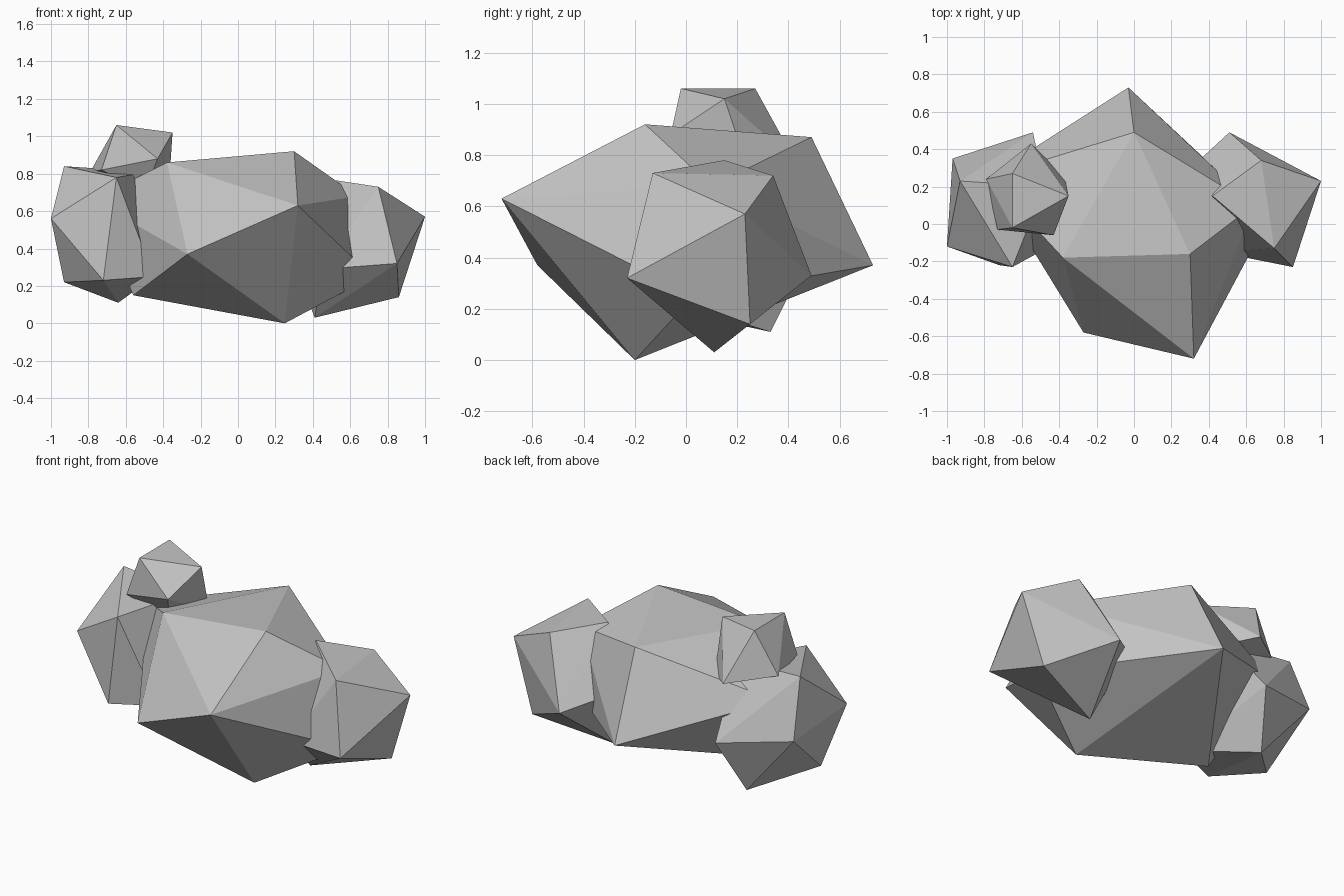
import bpy
import bmesh
from mathutils import Vector

default_cube = bpy.data.objects.get("Cube")
if default_cube:
    bpy.data.objects.remove(default_cube, do_unlink=True)


def make_material(name, colour):
    material = bpy.data.materials.new(name)
    material.use_nodes = True
    material.diffuse_color = colour
    shader = next(node for node in material.node_tree.nodes if node.type == 'BSDF_PRINCIPLED')
    shader.inputs["Base Color"].default_value = colour
    shader.inputs["Roughness"].default_value = 0.9
    return material


def chiselled_rock(name, corners, material):
    """Wrap a few corner points in a flat-faced convex boulder."""
    mesh = bmesh.new()
    for corner in corners:
        mesh.verts.new(Vector(corner))
    bmesh.ops.convex_hull(mesh, input=mesh.verts[:], use_existing_faces=False)
    # Drop corners that ended up inside the boulder
    loose = [vertex for vertex in mesh.verts if not vertex.link_faces]
    bmesh.ops.delete(mesh, geom=loose, context='VERTS')
    bmesh.ops.recalc_face_normals(mesh, faces=mesh.faces[:])
    for face in mesh.faces:
        face.smooth = False
    data = bpy.data.meshes.new(name)
    mesh.to_mesh(data)
    mesh.free()
    data.materials.append(material)
    rock = bpy.data.objects.new(name, data)
    bpy.context.collection.objects.link(rock)
    return rock


stone_grey = make_material("stone grey", (0.55, 0.55, 0.55, 1.0))

# Large central boulder: front ridge, crown, back point, underside, buried flanks
chiselled_rock("central_boulder", [
    (.32, -.72, .63), (-.27, -.58, .37),
    (.3, -.16, .92), (-.38, -.18, .86), (0, .49, .87),
    (-.03, .73, .37),
    (.25, -.2, 0), (-.56, -.03, .15),
    (.64, .1, .68), (.72, .03, .25), (-.78, .25, .66),
], stone_grey)

# Boulder leaning on the +x side: top, outer edge, base, buried inner corners
chiselled_rock("left_boulder", [
    (.75, -.13, .73), (.68, .34, .72), (.42, .15, .78),
    (1, .23, .57), (.85, -.23, .32), (.51, .49, .33),
    (.86, .25, .14), (.41, .11, .03),
    (.45, -.15, .29), (.25, .25, .45),
], stone_grey)

# Boulder leaning on the -x side: top, outer edge, base
chiselled_rock("right_boulder", [
    (-.93, .23, .84), (-.65, -.23, .78), (-.48, .2, .81),
    (-1, -.12, .56), (-.97, .35, .5), (-.54, .49, .43),
    (-.93, .03, .22), (-.72, -.22, .23),
    (-.64, .33, .11), (-.45, -.12, .25),
], stone_grey)

# Small stone resting on top: crown, waist, buried base
chiselled_rock("small_top_stone", [
    (-.65, .27, 1.06), (-.65, -.02, 1.06), (-.35, .15, 1.02),
    (-.43, -.06, .88), (-.55, .43, .77), (-.79, .24, .81),
    (-.73, -.03, .82), (-.37, .25, .72), (-.5, .05, .7),
], stone_grey)
